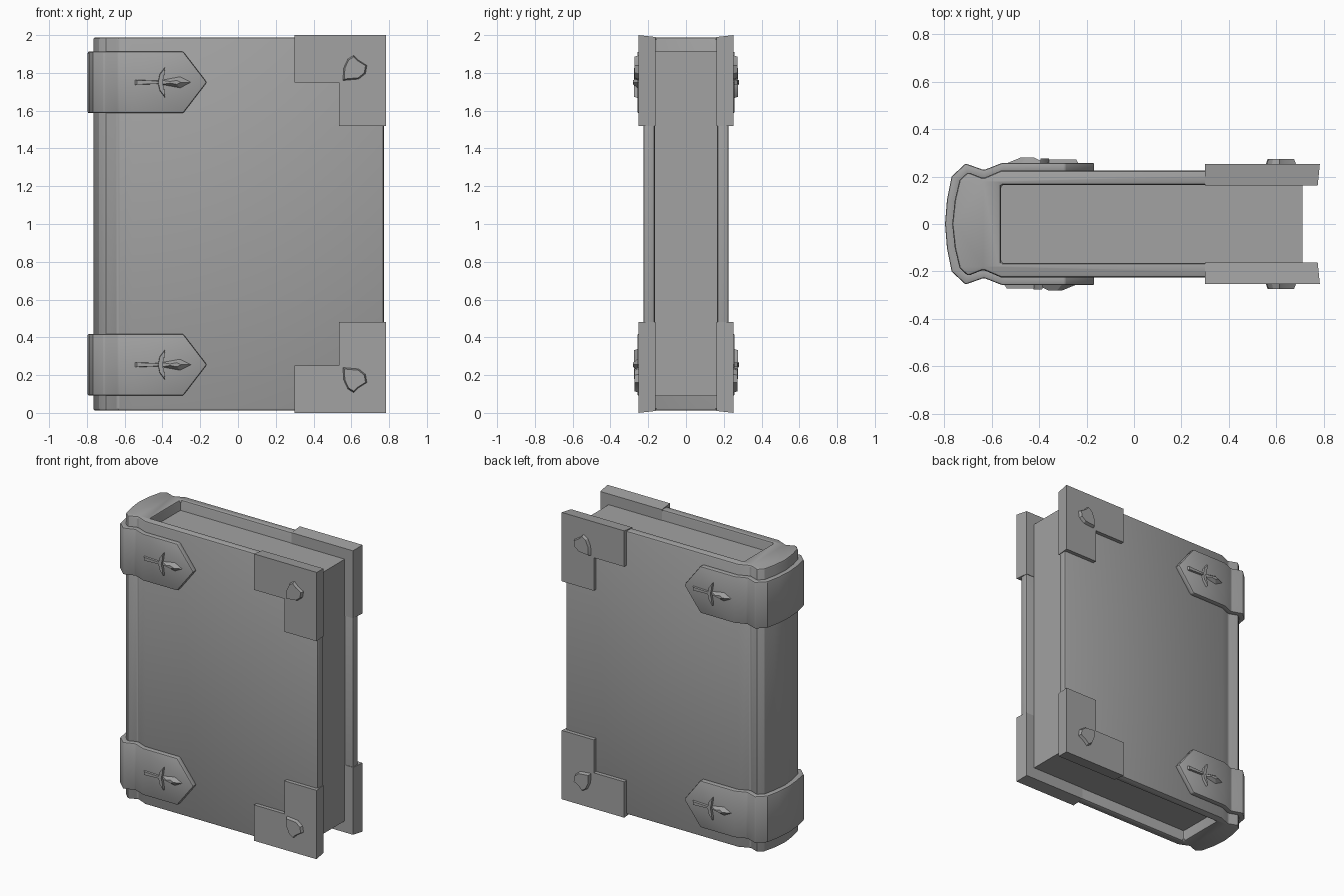
import bpy
import math

cube = bpy.data.objects.get("Cube")
if cube:
    bpy.data.objects.remove(cube, do_unlink=True)

grey = bpy.data.materials.new("plain grey")
grey.use_nodes = True
COLOUR = (0.36, 0.36, 0.36, 1)
grey.diffuse_color = COLOUR
grey.node_tree.nodes["Principled BSDF"].inputs["Base Color"].default_value = COLOUR


def build(name, verts, faces, bevel=0, thickness=0):
    mesh = bpy.data.meshes.new(name)
    mesh.from_pydata(verts, [], faces)
    mesh.materials.append(grey)
    obj = bpy.data.objects.new(name, mesh)
    bpy.context.collection.objects.link(obj)
    bpy.ops.object.select_all(action='DESELECT')
    obj.select_set(True)
    bpy.context.view_layer.objects.active = obj
    bpy.ops.object.mode_set(mode='EDIT')
    bpy.ops.mesh.select_all(action='SELECT')
    bpy.ops.mesh.normals_make_consistent(inside=False)
    bpy.ops.object.mode_set(mode='OBJECT')
    if thickness:
        mod = obj.modifiers.new("thickness", 'SOLIDIFY')
        mod.thickness, mod.offset = thickness, 0
        mod.use_even_offset = True
        bpy.ops.object.modifier_apply(modifier=mod.name)
    if bevel:
        mod = obj.modifiers.new("soft edges", 'BEVEL')
        mod.width, mod.segments = bevel, 2
        mod.limit_method, mod.angle_limit = 'ANGLE', math.radians(40)
        bpy.ops.object.modifier_apply(modifier=mod.name)
    bpy.ops.object.shade_smooth_by_angle(angle=math.radians(30))
    return obj


def loft(name, ring_a, ring_b, bevel=0):
    """Join two matching rings into a closed solid."""
    n = len(ring_a)
    faces = [list(range(n)), list(range(n, 2 * n))]
    faces += [(i, (i + 1) % n, n + (i + 1) % n, n + i) for i in range(n)]
    return build(name, ring_a + ring_b, faces, bevel)


def relief(name, outline, side, base, top, shrink):
    """Raised ornament on a cover, narrowing outward."""
    cx = sum(p[0] for p in outline) / len(outline)
    cz = sum(p[1] for p in outline) / len(outline)
    low = [(x, side * base, z) for x, z in outline]
    high = [(cx + (x - cx) * shrink, side * top, cz + (z - cz) * shrink)
            for x, z in outline]
    return loft(name, low, high)


# Cover boards and spine as one extruded profile
half = [(-0.56, 0.165), (0.772, 0.165), (0.772, 0.225), (-0.56, 0.225),
        (-0.635, 0.193), (-0.70, 0.219), (-0.735, 0.185), (-0.755, 0.1)]
profile = half + [(-0.766, 0)] + [(x, -y) for x, y in reversed(half)]
loft("cover", [(x, y, 0.012) for x, y in profile],
     [(x, y, 1.988) for x, y in profile], 0.012)

# Page block
page = [(-0.57, -0.167), (0.71, -0.167), (0.71, 0.167), (-0.57, 0.167)]
loft("pages", [(x, y, 0.09) for x, y in page],
     [(x, y, 1.915) for x, y in page])

# Straps wrapping the spine, pointed at both ends
wrap = [(-0.29, 0.238), (-0.55, 0.238), (-0.632, 0.206), (-0.705, 0.232),
        (-0.75, 0.19), (-0.768, 0.1)]
path = [(x, -y) for x, y in wrap] + [(-0.776, 0)] + wrap[::-1]
for label, zc in (("lower", 0.255), ("upper", 1.75)):
    verts = []
    for i, (x, y) in enumerate(path):
        for row in (-1, 0, 1):
            is_tip = row == 0 and i in (0, len(path) - 1)
            verts.append((-0.165 if is_tip else x, y, zc + row * 0.163))
    faces = [(3 * i + j, 3 * i + 3 + j, 3 * i + 4 + j, 3 * i + 1 + j)
             for i in range(len(path) - 1) for j in (0, 1)]
    build(label + "_strap", verts, faces, 0.008, 0.04)

# Sword ornaments: blade toward the tip in front, toward the spine behind
blade = [(-0.42, -0.014), (-0.30, -0.036), (-0.23, 0), (-0.30, 0.036), (-0.42, 0.014)]
handle = [(-0.55, -0.014), (-0.41, -0.009), (-0.41, 0.009), (-0.55, 0.014)]
guard = [(-0.425, 0), (-0.415, 0.045), (-0.385, 0.085), (-0.39, 0.04),
         (-0.40, 0), (-0.39, -0.04), (-0.385, -0.085), (-0.415, -0.045)]
for label, zc in (("lower", 0.255), ("upper", 1.75)):
    for face, side in (("front", -1), ("back", 1)):
        for part, shape, top, shrink in (("blade", blade, 0.28, 0.3),
                                         ("handle", handle, 0.272, 0.8),
                                         ("guard", guard, 0.275, 0.9)):
            placed = [(x if side < 0 else -0.78 - x, zc + z) for x, z in shape]
            relief(f"{label}_{face}_sword_{part}", placed, side, 0.25, top, shrink)

# Corner guards with flared outer rims, each with a small shield
plate = [(0.30, 1.75), (0.30, 2.0), (0.783, 2.0), (0.783, 1.52),
         (0.535, 1.52), (0.535, 1.75)]
shield = [(0.553, 1.757), (0.557, 1.825), (0.58, 1.875), (0.612, 1.895),
          (0.637, 1.87), (0.685, 1.84), (0.677, 1.795), (0.64, 1.765)]
for face, side in (("front", -1), ("back", 1)):
    for label, flip in (("upper", False), ("lower", True)):
        def height(z):
            return 2 - z if flip else z
        outer = [(x, side * 0.252, height(z)) for x, z in plate]
        inner = [(min(x, 0.774), side * 0.162, height(min(z, 1.99))) for x, z in plate]
        loft(f"{label}_{face}_corner", inner, outer)
        relief(f"{label}_{face}_shield", [(x, height(z)) for x, z in shield],
               side, 0.245, 0.273, 0.85)
